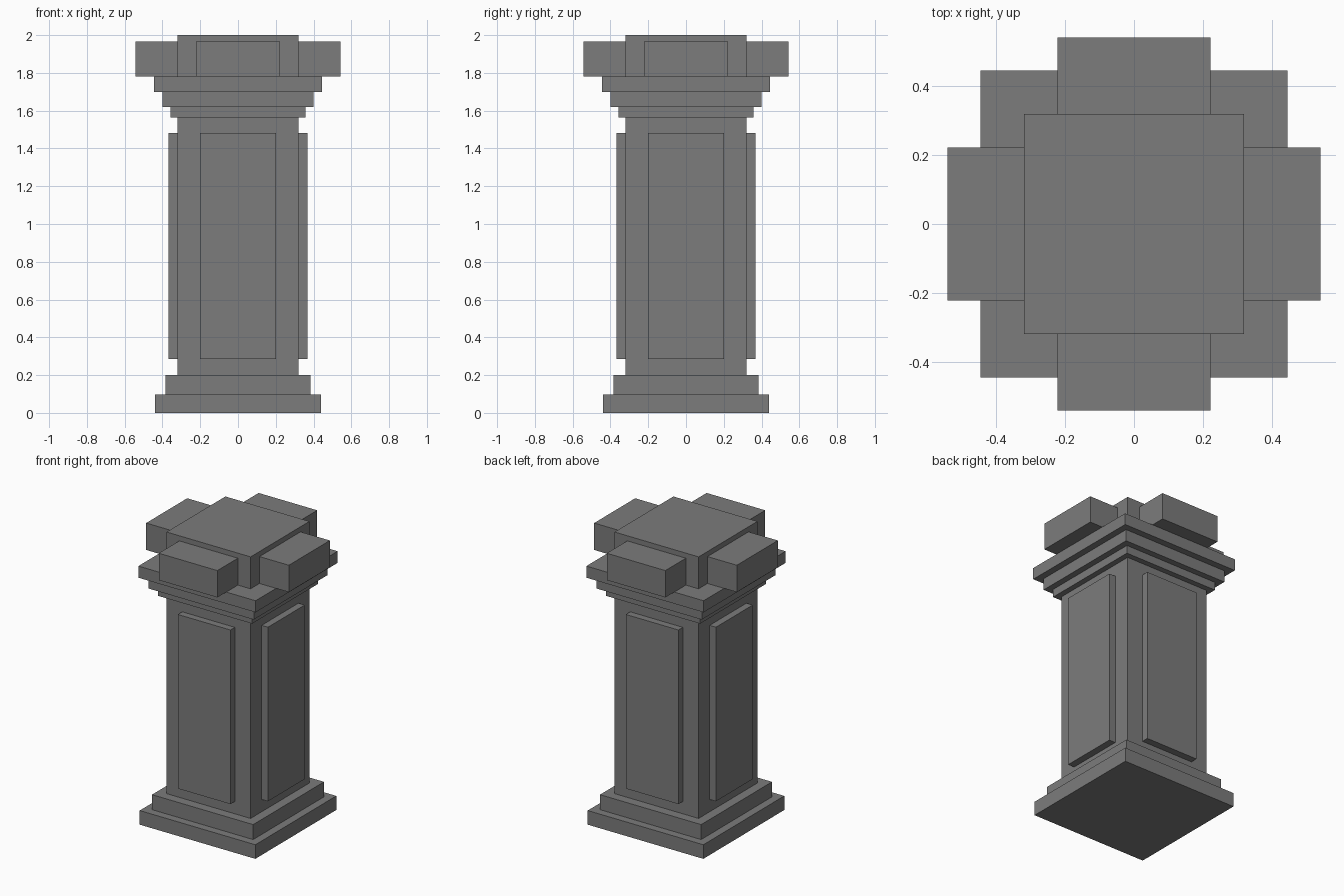
import bpy
import bmesh
from math import pi
from mathutils import Matrix, Vector

cube = bpy.data.objects.get("Cube")
if cube:
    bpy.data.objects.remove(cube, do_unlink=True)

# Single stone colour
stone = bpy.data.materials.new("grey_stone")
stone.use_nodes = True
colour = (0.2, 0.2, 0.2, 1)
stone.diffuse_color = colour
stone.node_tree.nodes["Principled BSDF"].inputs["Base Color"].default_value = colour


def box(name, low, high, turn=0.0):
    """Box between two corners, turned about the column axis."""
    low, high = Vector(low), Vector(high)
    bm = bmesh.new()
    bmesh.ops.create_cube(bm, size=1)
    bmesh.ops.scale(bm, vec=high - low, verts=bm.verts)
    bmesh.ops.translate(bm, vec=(low + high) / 2, verts=bm.verts)
    bmesh.ops.rotate(bm, cent=(0, 0, 0), matrix=Matrix.Rotation(turn, 3, "Z"), verts=bm.verts)
    mesh = bpy.data.meshes.new(name)
    bm.to_mesh(mesh)
    bm.free()
    mesh.materials.append(stone)
    bpy.context.collection.objects.link(bpy.data.objects.new(name, mesh))


# Square tiers: name, half width, bottom, top
for name, half, bottom, top in (
    ("base_plinth", 0.44, 0, 0.097),
    ("base_step", 0.385, 0.097, 0.2),
    ("shaft", 0.32, 0.2, 2.0),
    ("capital_lower_moulding", 0.358, 1.565, 1.62),
    ("capital_middle_moulding", 0.4, 1.62, 1.7),
    ("capital_upper_moulding", 0.446, 1.7, 1.78),
):
    box(name, (-half, -half, bottom), (half, half, top))

# Raised panel and crowning block on each side
for i, side in enumerate(("front", "left", "back", "right")):
    turn = i * pi / 2
    box(side + "_panel", (-0.2, -0.368, 0.285), (0.2, -0.32, 1.483), turn)
    box(side + "_crown_block", (-0.223, -0.543, 1.78), (0.223, -0.32, 1.965), turn)
